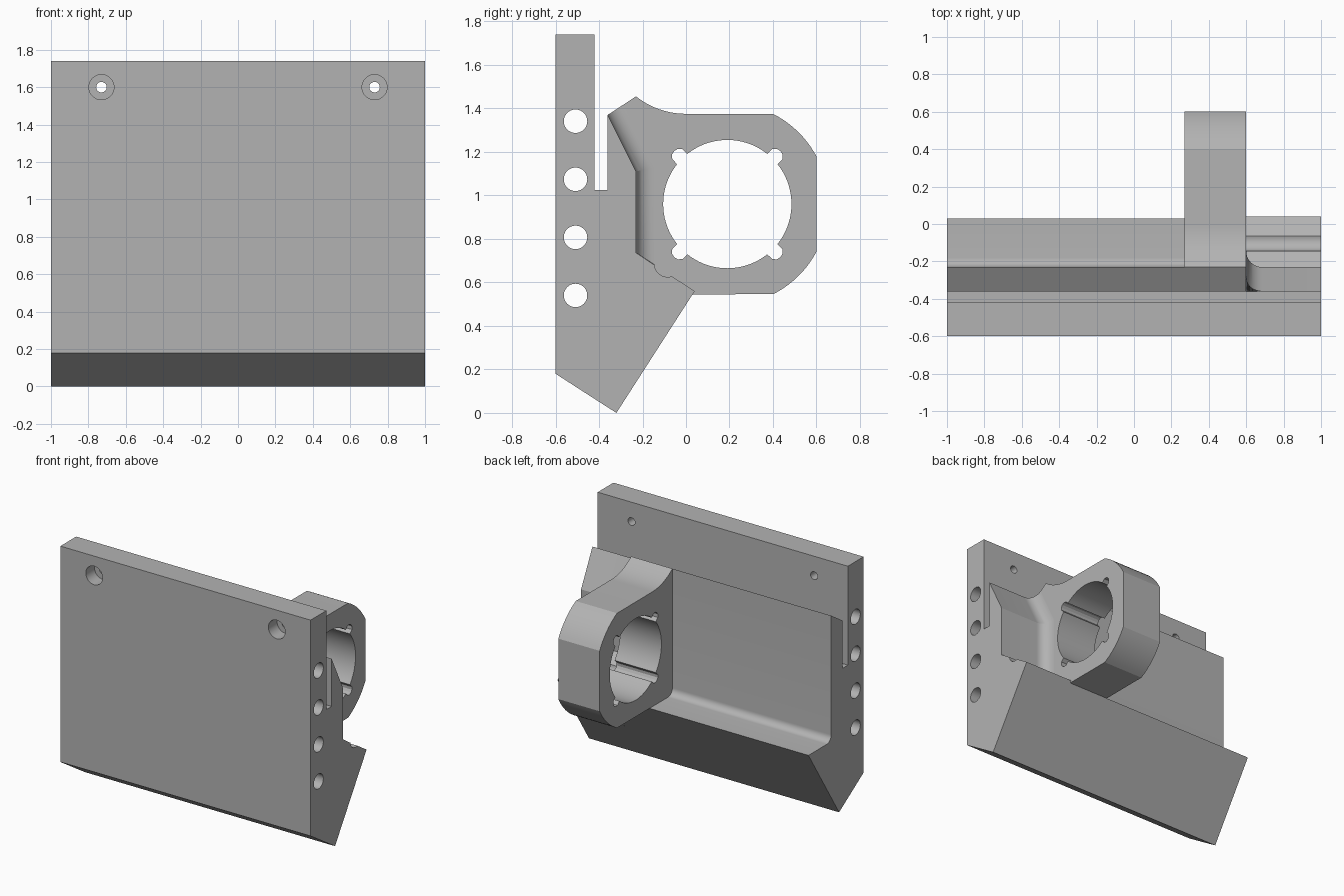
import bpy, bmesh
from math import sin, cos, radians, pi

cube = bpy.data.objects.get("Cube")
if cube:
    bpy.data.objects.remove(cube)

grey = bpy.data.materials.new("plain_grey")
grey.use_nodes = True
grey.diffuse_color = (0.45, 0.45, 0.45, 1)
grey.node_tree.nodes["Principled BSDF"].inputs["Base Color"].default_value = (0.45, 0.45, 0.45, 1)


def arc(cy, cz, r, a0, a1, n):
    """Points on an arc in the side (y, z) plane, angles in degrees."""
    steps = [radians(a0 + (a1 - a0) * i / n) for i in range(n + 1)]
    return [(cy + r * cos(a), cz + r * sin(a)) for a in steps]


def loft(name, sections):
    """Join side-plane sections, given as (x, points), into a closed solid."""
    bm = bmesh.new()
    rings = [[bm.verts.new((x, y, z)) for y, z in pts] for x, pts in sections]
    for a, b in zip(rings, rings[1:]):
        for i in range(len(a)):
            j = (i + 1) % len(a)
            bm.faces.new((a[i], a[j], b[j], b[i]))
    bm.faces.new(rings[0])
    bm.faces.new(rings[-1])
    bmesh.ops.recalc_face_normals(bm, faces=bm.faces)
    mesh = bpy.data.meshes.new(name)
    bm.to_mesh(mesh)
    bm.free()
    mesh.materials.append(grey)
    obj = bpy.data.objects.new(name, mesh)
    bpy.context.collection.objects.link(obj)
    return obj


def prism(name, pts, x0, x1):
    return loft(name, [(x0, pts), (x1, pts)])


def drill(name, r, depth, loc, axis):
    rot = (0, pi / 2, 0) if axis == "x" else (pi / 2, 0, 0)
    bpy.ops.mesh.primitive_cylinder_add(vertices=40, radius=r, depth=depth, location=loc, rotation=rot)
    tool = bpy.context.object
    tool.name = name
    return tool


def select(obj):
    bpy.ops.object.select_all(action="DESELECT")
    bpy.context.view_layer.objects.active = obj
    obj.select_set(True)


def cut(obj, tools):
    for tool in tools:
        tool.hide_render = True
        mod = obj.modifiers.new("cut", "BOOLEAN")
        mod.operation = "DIFFERENCE"
        mod.solver = "EXACT"
        mod.object = tool
        select(obj)
        bpy.ops.object.modifier_apply(modifier=mod.name)
        bpy.data.objects.remove(tool)


# Front plate with cross holes and two counterbored screw holes
plate = prism("front_plate", [(-0.6, 0.18), (-0.42, 0.064), (-0.42, 1.74), (-0.6, 1.74)], -1, 1)
tools = [drill("cross_hole", 0.054, 2.4, (0, -0.508, 0.54 + 0.267 * i), "x") for i in range(4)]
for x in (-0.73, 0.73):
    tools.append(drill("screw_hole", 0.028, 0.6, (x, -0.5, 1.6), "y"))
    tools.append(drill("counterbore", 0.067, 0.2, (x, -0.6, 1.6), "y"))
cut(plate, tools)

# Long block behind the plate, with the slot, flat ledge and its fillet
foot = [(-0.42, 0.064), (-0.32, 0)]
slot = [(-0.36, 1.37), (-0.36, 1.025), (-0.42, 1.025)]
ledge_fillet = arc(-0.18, 0.595, 0.05, 270, 180, 8)
block = prism("long_block", foot + [(0.03, 0.545)] + ledge_fillet + [(-0.23, 1.455)] + slot, -1, 0.6)

# Ring mount with a round bore and four key notches
cy, cz = 0.19, 0.96
outline = arc(0, 1.745, 0.37, 231.5, 270, 10)
outline += arc(cy, cz, 0.465, 63, 28, 10) + arc(cy, cz, 0.465, -28, -63, 10)
outline += [(-0.23, 0.545)]
mount = prism("ring_mount", outline, 0.27, 0.6)
bore = []
for a in (45, 135, 225, 315):
    bore += arc(cy, cz, 0.295, a - 83.5, a - 6.5, 18)
    ca, sa = cos(radians(a)), sin(radians(a))
    for u, v in ((0.325, -0.033), (0.341, -0.018), (0.345, 0), (0.341, 0.018), (0.325, 0.033)):
        bore.append((cy + u * ca - v * sa, cz + u * sa + v * ca))
cut(mount, [prism("bore_cutter", bore, 0.1, 0.8)])


# End block: sloped wall, tilted grooved ledge, and a fillet against the mount
def end_section(d):
    groove = arc(-0.085, 0.685, 0.06, 289, 185, 12)
    wall = [(-0.23 + d, 0.737 - 0.648 * d), (-0.23 + d, 1.11 + 0.237 * d)]
    top = [(-0.36 + d / 1.186, 1.37 + 0.654 * d / 1.186)]
    return foot + [(0.04, 0.56)] + groove + wall + top + slot[1:]


r = 0.084
sections = []
for i in range(11):
    t = i / 10 * pi / 2
    sections.append((0.6 + r - r * cos(t), end_section(r - r * sin(t))))
end = loft("end_block", sections + [(1, end_section(0))])

for obj in (plate, block, mount, end):
    select(obj)
    bpy.ops.object.shade_smooth_by_angle(angle=radians(20))
